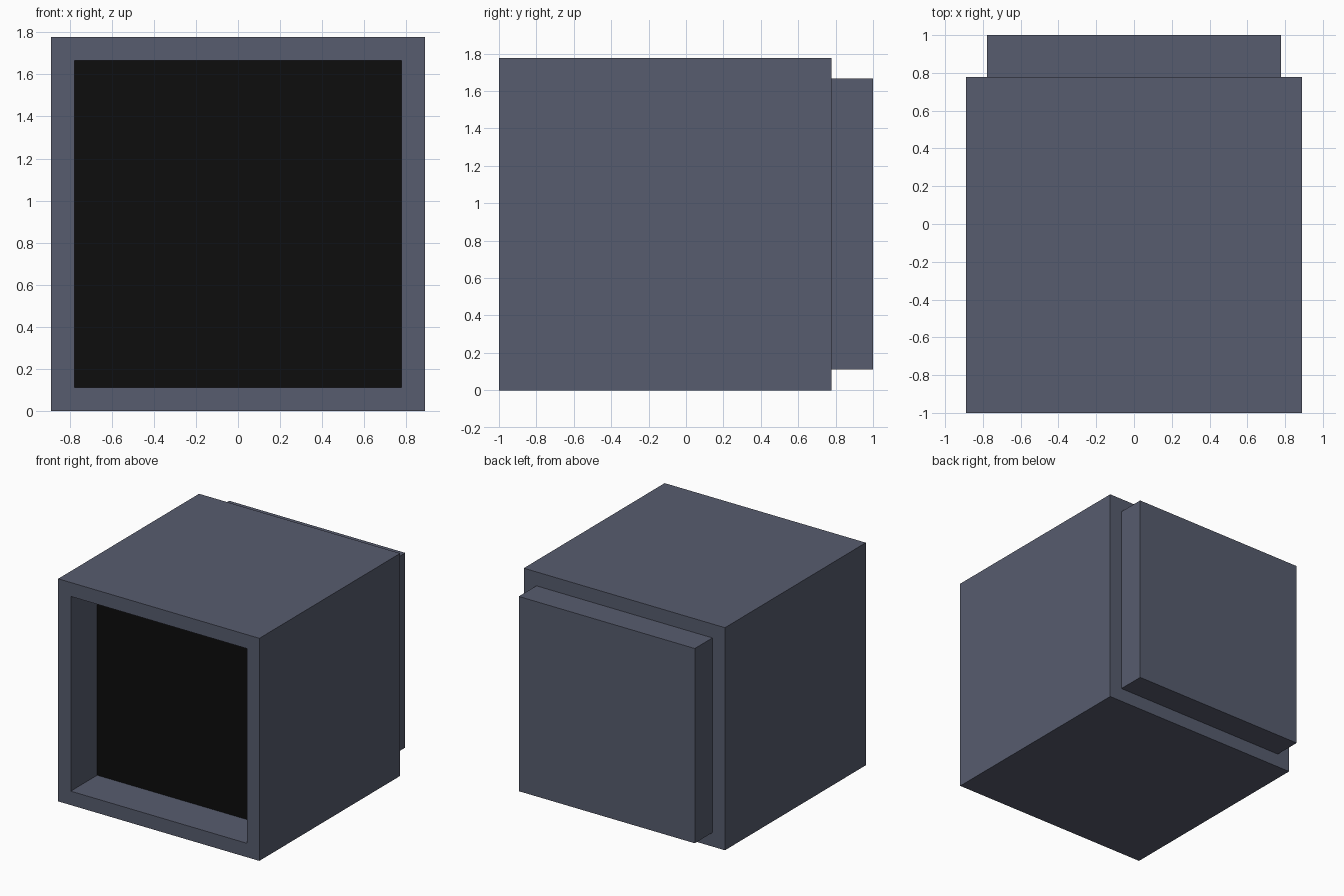
import bpy, bmesh
from mathutils import Vector

if "Cube" in bpy.data.objects:
    bpy.data.objects.remove(bpy.data.objects["Cube"])

U = 1 / 9  # design grid: the model is 18 units long


def material(name, rgb):
    m = bpy.data.materials.new(name)
    m.diffuse_color = (*rgb, 1)
    m.use_nodes = True
    m.node_tree.nodes["Principled BSDF"].inputs["Base Color"].default_value = m.diffuse_color
    return m


def facing(bm, y):
    """The outermost face pointing towards -y or +y."""
    return max(bm.faces, key=lambda f: f.normal.y * y * 10 + f.calc_center_median().y * y)


def inset_and_move(bm, face, border, dy):
    """Inset a face, then extrude the middle along y; returns the end face."""
    bmesh.ops.inset_region(bm, faces=[face], thickness=border, use_even_offset=True)
    end = bmesh.ops.extrude_discrete_faces(bm, faces=[face])["faces"][0]
    bmesh.ops.translate(bm, verts=end.verts, vec=(0, dy, 0))
    return end


# Cabinet: a cube with a sunken front and a raised back block
bm = bmesh.new()
bmesh.ops.create_cube(bm, size=16 * U)
bmesh.ops.translate(bm, verts=bm.verts, vec=Vector((0, -1 * U, 8 * U)))
bm.normal_update()
front, back = facing(bm, -1), facing(bm, 1)
inset_and_move(bm, back, U, 2 * U)
screen = inset_and_move(bm, front, U, 3 * U)

# Dark screen at the bottom of the recess
screen.material_index = 1
bmesh.ops.recalc_face_normals(bm, faces=bm.faces)

mesh = bpy.data.meshes.new("cabinet")
bm.to_mesh(mesh)
bm.free()
mesh.materials.append(material("slate grey", (0.095, 0.107, 0.156)))
mesh.materials.append(material("screen black", (0.004, 0.004, 0.004)))
bpy.context.collection.objects.link(bpy.data.objects.new("cabinet", mesh))
